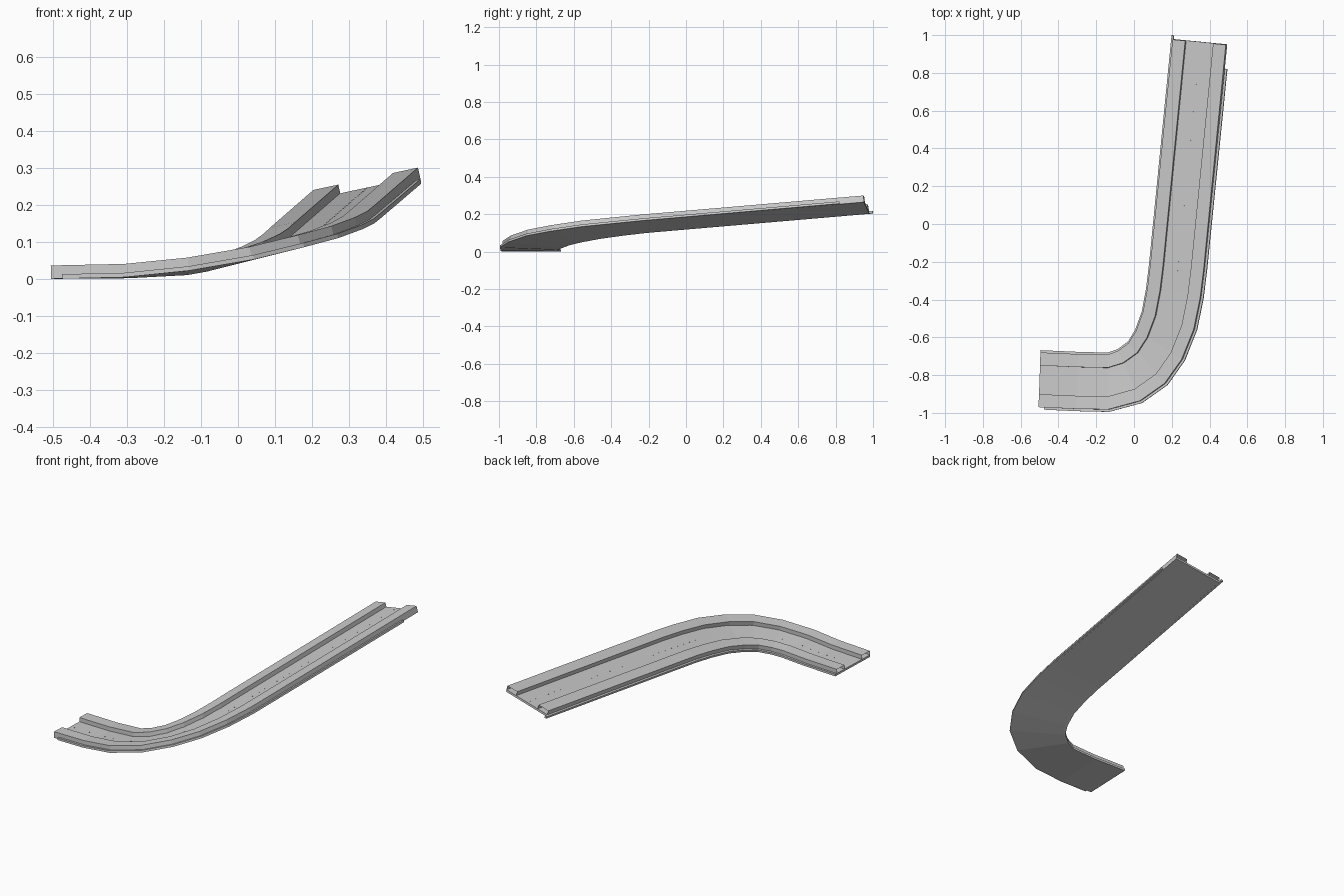
import bpy, bmesh
from math import radians, sin, cos
from mathutils import Vector, Matrix

if "Cube" in bpy.data.objects:
    bpy.data.objects.remove(bpy.data.objects["Cube"])

# Centre line stations: x, y, underside z, heading (deg), banking (deg)
STATIONS = [
    (-0.50, -0.825, 0.000, -2, 0), (-0.30, -0.834, 0.003, -2, 0.5),
    (-0.135, -0.838, 0.016, 1, 2.2), (-0.02, -0.805, 0.036, 24, 6),
    (0.075, -0.737, 0.060, 42, 9.3), (0.14, -0.64, 0.080, 58, 11),
    (0.19, -0.51, 0.101, 71, 12), (0.218, -0.365, 0.118, 80, 12),
    (0.235, -0.225, 0.133, 84, 12), (0.3525, 0.965, 0.235, 84.4, 12),
]
DECK, TOP = 0.012, 0.036          # deck height and barrier height
INNER, OUTER, LIP = 0.076, 0.145, 0.157


def frames(start=0.0, end=0.0):
    """Origin, right and up vectors per station, ends slid along the track."""
    pts = [Vector(s[:3]) for s in STATIONS]
    out = []
    for i, (x, y, z, head, bank) in enumerate(STATIONS):
        h, b = radians(head), radians(bank)
        right = Vector((sin(h) * cos(b), -cos(h) * cos(b), sin(b)))
        fwd = pts[min(i + 1, len(pts) - 1)] - pts[max(i - 1, 0)]
        fwd = (fwd - right * fwd.dot(right)).normalized()
        out.append([pts[i], right, right.cross(fwd), fwd])
    out[0][0] = out[0][0] + out[0][3] * start
    out[-1][0] = out[-1][0] + out[-1][3] * end
    return out


def make_object(name, bm):
    bmesh.ops.recalc_face_normals(bm, faces=bm.faces)
    me = bpy.data.meshes.new(name)
    bm.to_mesh(me)
    bm.free()
    ob = bpy.data.objects.new(name, me)
    bpy.context.collection.objects.link(ob)
    return ob


def sweep(name, profile, start=0.0, end=0.0, closed=True):
    """Sweep a (sideways, up) profile along the stations."""
    bm = bmesh.new()
    rings = [[bm.verts.new(o + r * u + up * v) for u, v in profile]
             for o, r, up, f in frames(start, end)]
    n = len(profile)
    for a, b in zip(rings, rings[1:]):
        for k in range(n if closed else n - 1):
            j = (k + 1) % n
            bm.faces.new((a[k], a[j], b[j], b[k]))
    if closed:
        bm.faces.new(rings[0])
        bm.faces.new(rings[-1])
    return make_object(name, bm)


# Flat road plate
sweep("road_deck", [(-OUTER, 0), (OUTER, 0), (OUTER, DECK), (-OUTER, DECK)])

# Barriers (hollow, open ended) and the lower lips beside them
for side, label, lip_ends in ((-1, "left", (0.0, 0.02)), (1, "right", (0.03, -0.13))):
    sweep(label + "_barrier",
          [(side * INNER, DECK), (side * INNER, TOP),
           (side * OUTER, TOP), (side * OUTER, DECK)], closed=False)
    sweep(label + "_lip",
          [(side * OUTER, 0), (side * LIP, 0),
           (side * LIP, DECK), (side * OUTER, DECK)], *lip_ends)

# Row of tiny studs along the middle of the deck
bm = bmesh.new()
fr = frames()
for a, b in zip(fr, fr[1:]):
    count = max(2, round((b[0] - a[0]).length / 0.05))
    for k in range(count):
        t = (k + 0.5) / count
        o, r, up = (a[i].lerp(b[i], t) for i in range(3))
        r.normalize()
        f = up.cross(r).normalized()
        up = r.cross(f)
        m = Matrix((r, f, up)).transposed().to_4x4()
        m.translation = o + up * DECK
        bmesh.ops.create_cube(bm, size=0.004, matrix=m @ Matrix.Diagonal((1, 1, 0.5, 1)))
make_object("centre_studs", bm)
